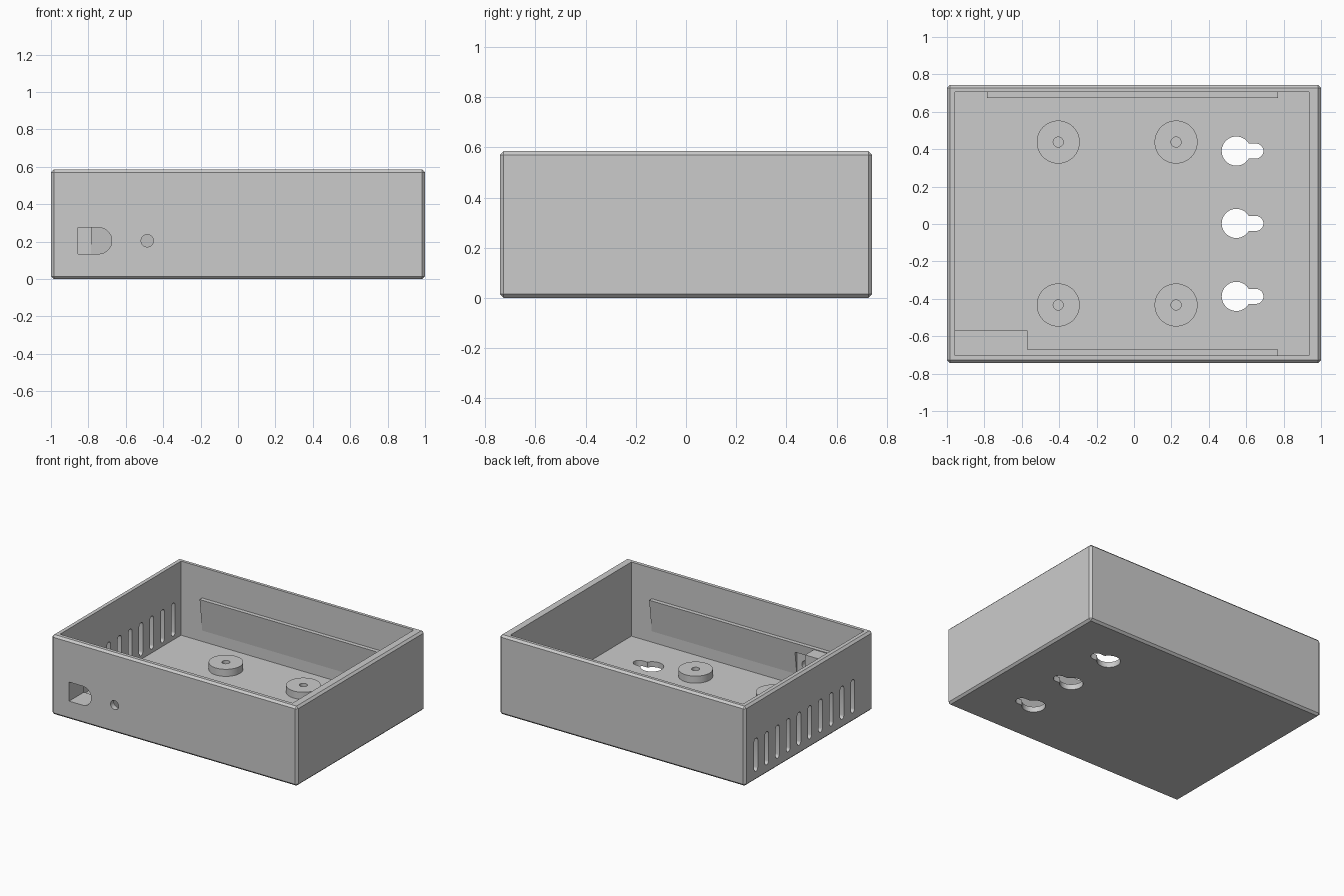
import bpy, bmesh
from math import pi, sin, cos, asin

cube = bpy.data.objects.get("Cube")
if cube:
    bpy.data.objects.remove(cube, do_unlink=True)

grey = bpy.data.materials.new("plain_grey")
grey.use_nodes = True
colour = (0.6, 0.6, 0.6, 1)
grey.diffuse_color = colour
grey.node_tree.nodes["Principled BSDF"].inputs["Base Color"].default_value = colour


def arc(cx, cy, r, start, end, steps=24):
    return [(cx + r * cos(start + (end - start) * i / steps),
             cy + r * sin(start + (end - start) * i / steps)) for i in range(steps + 1)]


def circle(cx, cy, r, steps=40):
    return arc(cx, cy, r, 0, 2 * pi, steps)[:-1]


def rect(a0, a1, b0, b1):
    return [(a0, b0), (a1, b0), (a1, b1), (a0, b1)]


def prism(name, outline, axis, lo, hi):
    """Extrude a 2D outline along one axis."""
    place = {"X": lambda a, b, d: (d, a, b),
             "Y": lambda a, b, d: (a, d, b),
             "Z": lambda a, b, d: (a, b, d)}[axis]
    bm = bmesh.new()
    ends = [[bm.verts.new(place(a, b, d)) for a, b in outline] for d in (lo, hi)]
    n = len(outline)
    for ring in ends:
        bm.faces.new(ring)
    for i in range(n):
        j = (i + 1) % n
        bm.faces.new((ends[0][i], ends[0][j], ends[1][j], ends[1][i]))
    bmesh.ops.recalc_face_normals(bm, faces=bm.faces)
    mesh = bpy.data.meshes.new(name)
    bm.to_mesh(mesh)
    bm.free()
    mesh.materials.append(grey)
    obj = bpy.data.objects.new(name, mesh)
    bpy.context.collection.objects.link(obj)
    return obj


def bake(obj):
    """Replace the mesh by its modified result."""
    graph = bpy.context.evaluated_depsgraph_get()
    mesh = bpy.data.meshes.new_from_object(obj.evaluated_get(graph))
    obj.modifiers.clear()
    obj.data = mesh


def cut(obj, cutters):
    for c in cutters:
        c.hide_render = True
        mod = obj.modifiers.new("cut", "BOOLEAN")
        mod.operation = "DIFFERENCE"
        mod.solver = "EXACT"
        mod.object = c
    bake(obj)


# Chamfered tray
tray = prism("tray", rect(-1, 1, -0.742, 0.742), "Z", 0, 0.585)
bevel = tray.modifiers.new("chamfer", "BEVEL")
bevel.width = 0.015
bevel.segments = 1
bake(tray)
cavity = prism("cavity_cutter", rect(-0.957, 0.936, -0.702, 0.705), "Z", 0.04, 0.8)

# Front openings: connector slot with one round end, and a button hole
port_outline = [(-0.855, 0.275), (-0.855, 0.135)] + arc(-0.745, 0.205, 0.07, -pi / 2, pi / 2)
port = prism("port_cutter", port_outline, "Y", -0.9, -0.4)
button = prism("button_cutter", circle(-0.485, 0.205, 0.033), "Y", -0.9, -0.5)

# Keyhole hangers in the floor
keyholes = []
big, small, x = 0.078, 0.04, 0.547
t = asin(small / big)
for y in (0.39, 0.003, -0.387):
    outline = arc(x, y, big, t, 2 * pi - t, 36) + arc(x + 0.105, y, small, -pi / 2, pi / 2, 16)
    keyholes.append(prism("keyhole_cutter", outline, "Z", -0.1, 0.2))

# Vent slots in the right wall
vents = []
for i in range(10):
    y, r = 0.615 - 0.125 * i, 0.021
    outline = arc(y, 0.29, r, 0, pi, 8) + arc(y, 0.088, r, pi, 2 * pi, 8)
    vents.append(prism("vent_cutter", outline, "X", -1.1, -0.9))

cut(tray, [cavity, port, button] + keyholes + vents)

# Tapered retaining ribs on the front and back walls
ribs = {}
for name, s, wall in (("front_rib", -1, 0.702), ("back_rib", 1, 0.705)):
    outline = [(s * (wall + 0.015), 0.36), (s * (wall - 0.03), 0.36),
               (s * wall, 0.12), (s * (wall + 0.015), 0.12)]
    ribs[name] = prism(name, outline, "X", -0.785, 0.77)
relief = prism("relief_cutter", rect(-0.57, -0.41, 0.05, 0.29), "Y", -0.702, -0.5)
cut(ribs["front_rib"], [port, button, relief])

# Connector support block in the front right corner
block = prism("connector_block", rect(-0.97, -0.57, -0.715, -0.57), "Z", 0.03, 0.355)
cut(block, [port])

# Mounting posts with screw holes
screws = []
for px in (-0.405, 0.225):
    for py in (0.438, -0.433):
        post = prism("mounting_post", circle(px, py, 0.115, 48), "Z", 0.03, 0.092)
        screw = prism("screw_cutter", circle(px, py, 0.027, 24), "Z", 0.035, 0.2)
        cut(post, [screw])
        screws.append(screw)

# Remove the cutters and smooth the round walls
for c in [cavity, port, button, relief] + keyholes + vents + screws:
    bpy.data.objects.remove(c, do_unlink=True)
bpy.ops.object.select_all(action="DESELECT")
for obj in bpy.context.collection.objects:
    if obj.type == "MESH":
        obj.select_set(True)
        bpy.context.view_layer.objects.active = obj
bpy.ops.object.shade_smooth_by_angle(angle=0.5)
